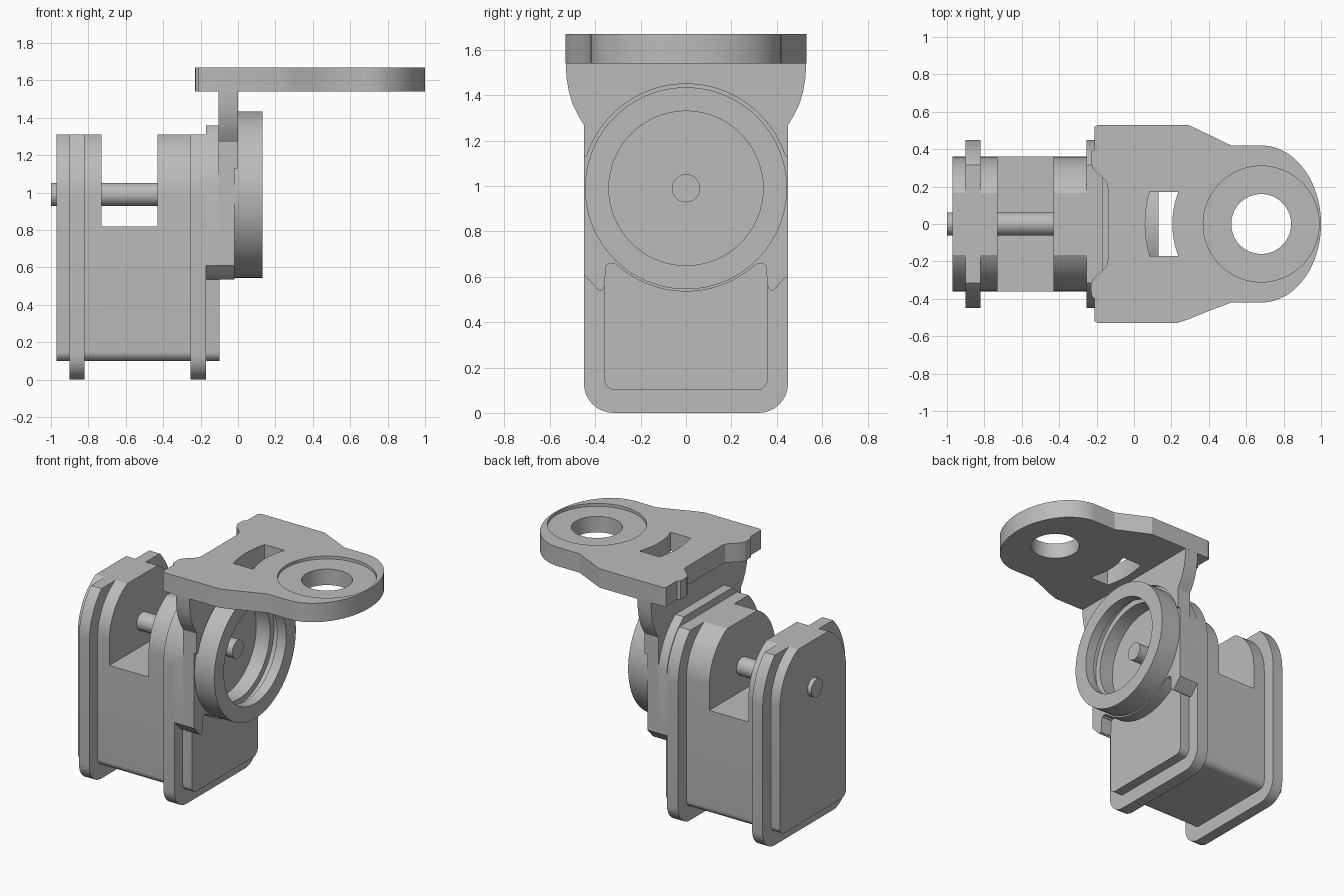
import bpy, bmesh
from math import sin, cos, pi, radians, sqrt, asin
from mathutils import Matrix, Vector

if "Cube" in bpy.data.objects:
    bpy.data.objects.remove(bpy.data.objects["Cube"])

grey = bpy.data.materials.new("plain grey")
grey.use_nodes = True
grey.diffuse_color = (0.5, 0.5, 0.5, 1)
grey.node_tree.nodes["Principled BSDF"].inputs["Base Color"].default_value = (0.5, 0.5, 0.5, 1)

AXIS = 0.99      # height of the pivot axis
CUT = 1.31       # flat top of the ears


def finish(name, bm):
    bmesh.ops.recalc_face_normals(bm, faces=bm.faces)
    mesh = bpy.data.meshes.new(name)
    bm.to_mesh(mesh)
    bm.free()
    mesh.materials.append(grey)
    ob = bpy.data.objects.new(name, mesh)
    bpy.context.collection.objects.link(ob)
    return ob


def extrude(name, outline, lo, hi, axis="x"):
    """Extrude a flat outline: (y, z) along x, or (x, y) along z."""
    place = (lambda p: (lo, p[0], p[1])) if axis == "x" else (lambda p: (p[0], p[1], lo))
    step = Vector((hi - lo, 0, 0)) if axis == "x" else Vector((0, 0, hi - lo))
    bm = bmesh.new()
    face = bm.faces.new([bm.verts.new(place(p)) for p in outline])
    out = bmesh.ops.extrude_face_region(bm, geom=[face], use_keep_orig=True)
    bmesh.ops.translate(bm, vec=step, verts=[v for v in out["geom"] if isinstance(v, bmesh.types.BMVert)])
    return finish(name, bm)


def arc(cx, cy, rx, a0, a1, n=16, ry=None):
    ry = ry or rx
    angles = [radians(a0 + (a1 - a0) * i / n) for i in range(n + 1)]
    return [(cx + rx * cos(a), cy + ry * sin(a)) for a in angles]


def mirrored(half):
    return half + [(-y, z) for y, z in reversed(half) if abs(y) > 1e-5]


def lathe_x(name, profile, n=96):
    """Spin a closed (x, radius) profile around the pivot axis."""
    bm = bmesh.new()
    rings = [[bm.verts.new((x, r * cos(2 * pi * i / n), AXIS + r * sin(2 * pi * i / n)))
              for x, r in profile] for i in range(n)]
    k = len(profile)
    for i in range(n):
        a, b = rings[i], rings[(i + 1) % n]
        for j in range(k):
            bm.faces.new((a[j], a[(j + 1) % k], b[(j + 1) % k], b[j]))
    return finish(name, bm)


def disc_x(name, r, lo, hi, n=96):
    return extrude(name, arc(0, AXIS, r, 0, 360 - 360 / n, n - 1), lo, hi)


def cut(ob, *cutters):
    for c in cutters:
        c.hide_render = True
        mod = ob.modifiers.new("cut", "BOOLEAN")
        mod.operation, mod.solver, mod.object = "DIFFERENCE", "EXACT", c
        bpy.context.view_layer.objects.active = ob
        bpy.ops.object.modifier_apply(modifier=mod.name)
        bpy.data.objects.remove(c)


def upright(half, bottom, corner):
    """Half outline with a rounded bottom corner and a round top cut flat."""
    top = 180 / pi * asin((CUT - AXIS) / half)
    return mirrored(arc(half - corner, bottom + corner, corner, -90, 0, 8)
                    + arc(0, AXIS, half, 0, top, 20))


# Body: solid base with two ears either side of the notch
body_outline = upright(0.36, 0.10, 0.05)
base_outline = [p for p in body_outline if p[1] < 0.5]
half = len(base_outline) // 2
base_outline = base_outline[:half] + [(0.36, 0.82), (-0.36, 0.82)] + base_outline[half:]
extrude("body_base", base_outline, -0.73, -0.43)
extrude("rear_ear", body_outline, -0.97, -0.73)
extrude("front_ear", body_outline, -0.43, -0.10)

# Flanges around both ears
flange_outline = upright(0.45, 0.0, 0.13)
for name, lo, hi in (("rear_flange", -0.90, -0.82), ("front_flange", -0.255, -0.17)):
    extrude(name, flange_outline, lo, hi)

# Pivot pin
disc_x("pivot_pin", 0.062, -1.0, 0.0, 40)

# Swing arm: lower edge hugs the front panel, upper part flares to the plate
lower = arc(0, AXIS, 0.455, -90, -52, 16) + [
    (0.31, 0.655), (0.335, 0.66), (0.35, 0.652), (0.355, 0.635), (0.357, 0.57),
    (0.365, 0.545), (0.378, 0.537), (0.39, 0.545), (0.45, 0.61)]
flare = [(0.45, 1.27), (0.475, 1.31), (0.5, 1.36), (0.517, 1.42), (0.527, 1.48), (0.53, 1.56)]
top = 180 / pi * asin((1.36 - AXIS) / 0.455)
extrude("arm_back", mirrored(lower + arc(0, AXIS, 0.455, 9, top, 16)), -0.17, -0.104)
arm = extrude("arm_wall", mirrored(lower + flare), -0.104, -0.02)
cut(arm, disc_x("arm_hole", 0.342, -0.102, 0.1))
step = extrude("arm_step", mirrored([(0.45, 1.13)] + flare), -0.02, 0.0)
cut(step, disc_x("step_hole", 0.46, -0.1, 0.1))

# Bearing ring with an inner groove
lathe_x("bearing_ring", [(-0.02, 0.445), (0.13, 0.445), (0.13, 0.34), (0.06, 0.34),
                         (0.06, 0.385), (0.005, 0.385), (0.005, 0.342), (-0.02, 0.342)])

# Top plate with rounded nose
rear_edge = [(-0.19, 0.53), (-0.21, 0.52), (-0.21, 0.40), (-0.228, 0.385), (-0.23, 0.32),
             (-0.215, 0.29), (-0.16, 0.24), (-0.145, 0.22), (-0.14, 0.19)]
outline = ([(0.23, -0.53), (0.29, -0.51), (0.40, -0.465), (0.52, -0.42)]
           + arc(0.68, 0, 0.32, -90, 90, 48, 0.42)
           + [(0.52, 0.42), (0.29, 0.53)] + rear_edge
           + [(x, -y) for x, y in reversed(rear_edge)])
plate = extrude("top_plate", outline, 1.54, 1.67, "z")
a, b = 180 / pi * asin(0.17 / 0.62), 180 / pi * asin(0.17 / 0.475)
slot = arc(0.68, 0, 0.62, 180 - a, 180 + a) + arc(0.68, 0, 0.475, 180 + b, 180 - b)
cut(plate,
    extrude("eye_hole", arc(0.68, 0, 0.16, 0, 355, 71), 1.4, 1.8, "z"),
    extrude("eye_recess", arc(0.68, 0, 0.31, 0, 355, 71), 1.65, 1.8, "z"),
    extrude("slot_hole", slot, 1.4, 1.8, "z"))

# Smooth the round walls, keep the edges crisp
bpy.ops.object.select_all(action="DESELECT")
for ob in bpy.context.collection.objects:
    if ob.type == "MESH" and grey.name in ob.data.materials:
        ob.select_set(True)
        bpy.context.view_layer.objects.active = ob
bpy.ops.object.shade_smooth_by_angle(angle=radians(25))
